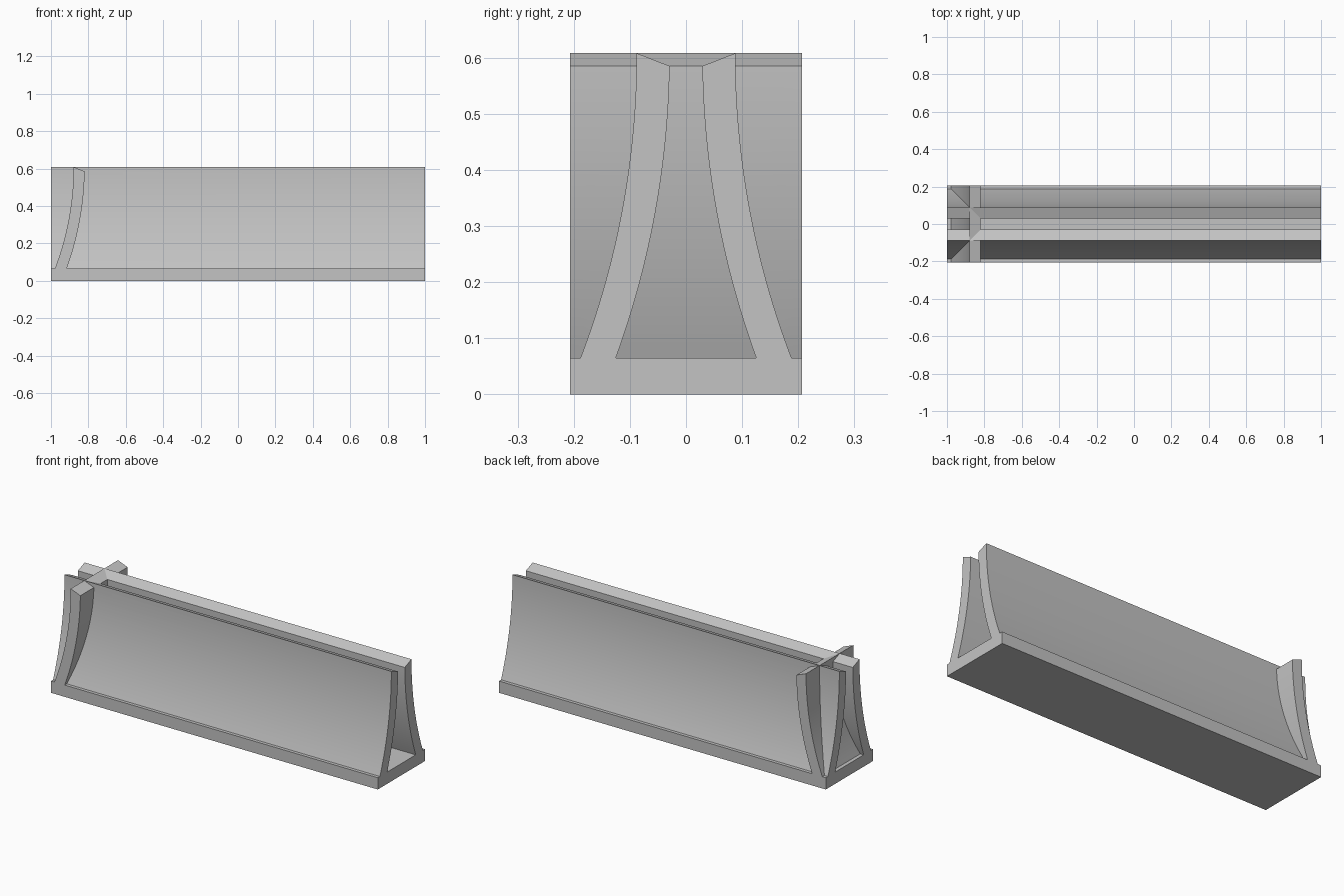
import bpy
import bmesh
from math import sqrt, radians
from mathutils import Vector

if "Cube" in bpy.data.objects:
    bpy.data.objects.remove(bpy.data.objects["Cube"], do_unlink=True)

HALF_LENGTH, HALF_WIDTH = 1.0, 0.2065
BASE_TOP, WALL_TOP, INNER_TOP = 0.065, 0.608, 0.585
ARC_CENTRE, OUTER_R, INNER_R = 1.612, 1.524, 1.583
STEPS = 24

grey = bpy.data.materials.new("plain grey")
grey.use_nodes = True
COLOUR = (0.55, 0.55, 0.55, 1)
grey.diffuse_color = COLOUR
grey.node_tree.nodes["Principled BSDF"].inputs["Base Color"].default_value = COLOUR


def flare(radius, low, high):
    """Points up one concave wall face, as (offset from centre line, z)."""
    points = []
    for i in range(STEPS + 1):
        z = low + (high - low) * i / STEPS
        points.append((ARC_CENTRE - sqrt(radius ** 2 - (WALL_TOP - z) ** 2), z))
    return points


def prism(name, outline, start, travel):
    """Extrude an outline of 3D points along a vector."""
    bm = bmesh.new()
    face = bm.faces.new([bm.verts.new(p) for p in outline])
    swept = bmesh.ops.extrude_face_region(bm, geom=[face])["geom"]
    bmesh.ops.translate(bm, vec=travel, verts=[g for g in swept if isinstance(g, bmesh.types.BMVert)])
    bmesh.ops.translate(bm, vec=start, verts=bm.verts)
    bmesh.ops.recalc_face_normals(bm, faces=bm.faces)
    mesh = bpy.data.meshes.new(name)
    bm.to_mesh(mesh)
    bm.free()
    mesh.materials.append(grey)
    obj = bpy.data.objects.new(name, mesh)
    bpy.context.collection.objects.link(obj)
    return obj


# Base slab with its two long flared walls, drawn as one end profile
outer = flare(OUTER_R, BASE_TOP, WALL_TOP)
inner = flare(INNER_R, BASE_TOP, INNER_TOP)
half = [(HALF_WIDTH, 0), (HALF_WIDTH, BASE_TOP)] + outer + inner[::-1]
profile = half + [(-y, z) for y, z in reversed(half)]
body = prism("base_and_long_walls", [(0, y, z) for y, z in profile],
             Vector((-HALF_LENGTH, 0, 0)), Vector((2 * HALF_LENGTH, 0, 0)))

# Cross wall at the right end, sunk slightly into the base
SINK = 0.03
CROSS_SHIFT = -0.791
section = flare(OUTER_R, BASE_TOP, WALL_TOP) + inner[::-1]
section += [(inner[0][0], SINK), (outer[0][0], SINK)]
cross = prism("cross_wall", [(CROSS_SHIFT - d, 0, z) for d, z in section],
              Vector((0, -HALF_WIDTH, 0)), Vector((0, 2 * HALF_WIDTH, 0)))
cross.hide_render = True

# Join the cross wall into the body
union = body.modifiers.new("join cross wall", "BOOLEAN")
union.operation = "UNION"
union.solver = "EXACT"
union.object = cross
bpy.ops.object.select_all(action="DESELECT")
body.select_set(True)
bpy.context.view_layer.objects.active = body
bpy.ops.object.modifier_apply(modifier=union.name)
bpy.data.objects.remove(cross, do_unlink=True)
bpy.ops.object.shade_smooth_by_angle(angle=radians(20))
